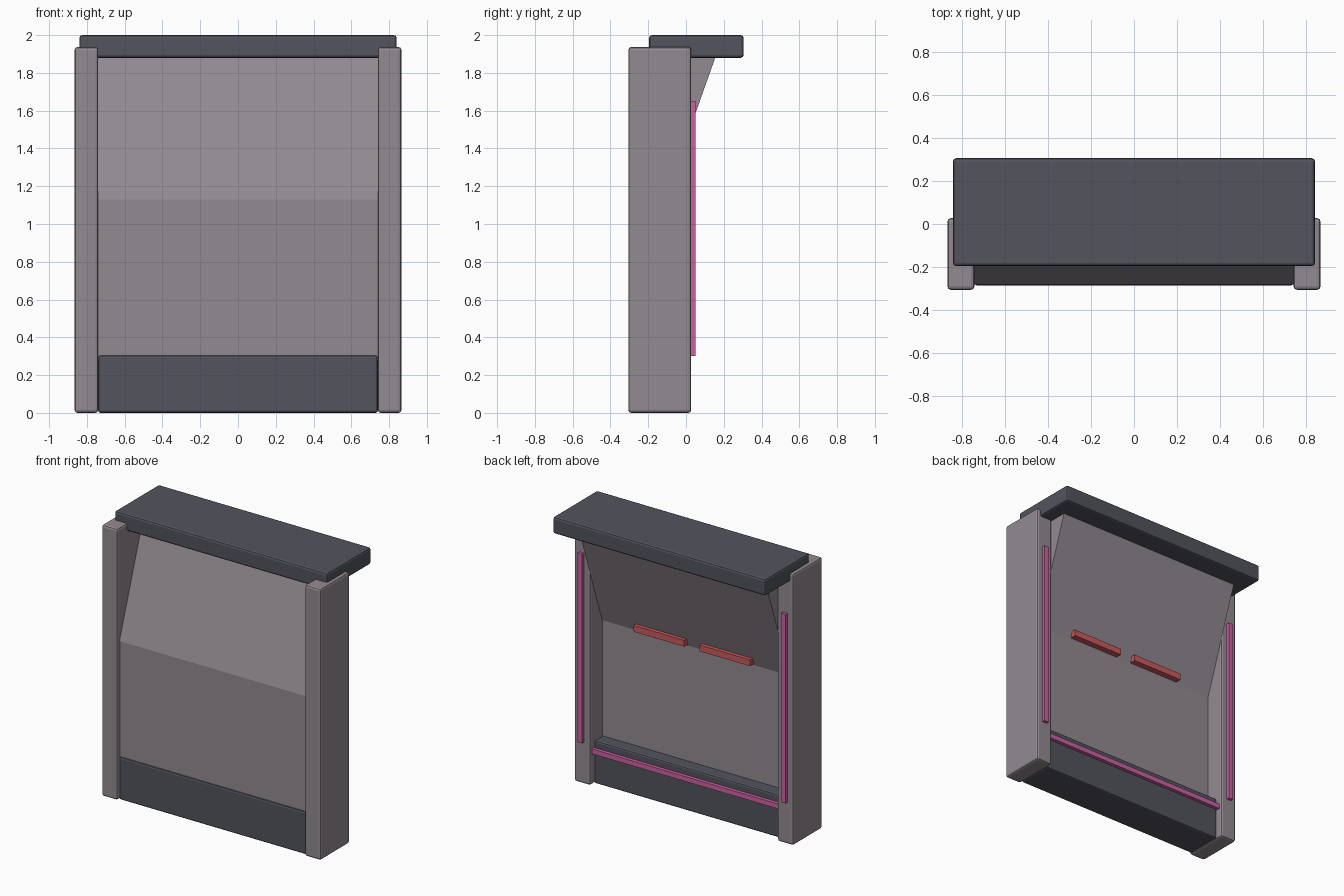
import bpy
import bmesh

if "Cube" in bpy.data.objects:
    bpy.data.objects.remove(bpy.data.objects["Cube"], do_unlink=True)


def material(name, rgb):
    mat = bpy.data.materials.new(name)
    mat.use_nodes = True
    mat.diffuse_color = (*rgb, 1)
    mat.node_tree.nodes["Principled BSDF"].inputs["Base Color"].default_value = (*rgb, 1)
    return mat


PANEL = material("warm grey", (0.29, 0.255, 0.285))
SLATE = material("dark slate", (0.085, 0.087, 0.11))
PINK = material("pink", (0.60, 0.12, 0.36))
RED = material("red", (0.58, 0.10, 0.11))


def extrude_profile(name, profile, x0, x1, mat, bevel=0):
    """Sweep a (y, z) side profile along x."""
    bm = bmesh.new()
    face = bm.faces.new([bm.verts.new((x0, y, z)) for y, z in profile])
    new = bmesh.ops.extrude_face_region(bm, geom=[face])["geom"]
    verts = [v for v in new if isinstance(v, bmesh.types.BMVert)]
    bmesh.ops.translate(bm, verts=verts, vec=(x1 - x0, 0, 0))
    bmesh.ops.recalc_face_normals(bm, faces=bm.faces)
    mesh = bpy.data.meshes.new(name)
    bm.to_mesh(mesh)
    bm.free()
    mesh.materials.append(mat)
    obj = bpy.data.objects.new(name, mesh)
    bpy.context.collection.objects.link(obj)
    if bevel:
        mod = obj.modifiers.new("soft_edges", "BEVEL")
        mod.width = bevel
        mod.segments = 2
    return obj


def box(name, x, y, z, mat, bevel=0):
    profile = [(y[0], z[0]), (y[1], z[0]), (y[1], z[1]), (y[0], z[1])]
    return extrude_profile(name, profile, x[0], x[1], mat, bevel)


# Main frame
box("top_slab", (-0.84, 0.84), (-0.195, 0.305), (1.88, 2.0), SLATE, 0.015)
box("base_block", (-0.74, 0.74), (-0.285, -0.02), (0.0, 0.305), SLATE, 0.012)

# Wall panels: upright below, leaning backward above
box("lower_panel", (-0.74, 0.74), (-0.275, -0.112), (0.28, 1.13), PANEL)
lean = [(-0.28, 1.13), (-0.112, 1.13), (0.162, 1.9), (-0.015, 1.9)]
extrude_profile("upper_panel", lean, -0.74, 0.74, PANEL)

# Mirrored posts, back strips and handles
for side, label in ((1, "left"), (-1, "right")):
    def span(a, b):
        return tuple(sorted((side * a, side * b)))
    box(label + "_post", span(0.74, 0.865), (-0.305, 0.027), (0.0, 1.937), PANEL, 0.015)
    box(label + "_back_strip", span(0.785, 0.822), (0.02, 0.05), (0.30, 1.65), PINK)
    box(label + "_handle", span(0.06, 0.46), (-0.13, -0.065), (1.14, 1.185), RED)

# Strip along the back of the base
box("base_back_strip", (-0.74, 0.74), (-0.03, 0.005), (0.22, 0.255), PINK)
